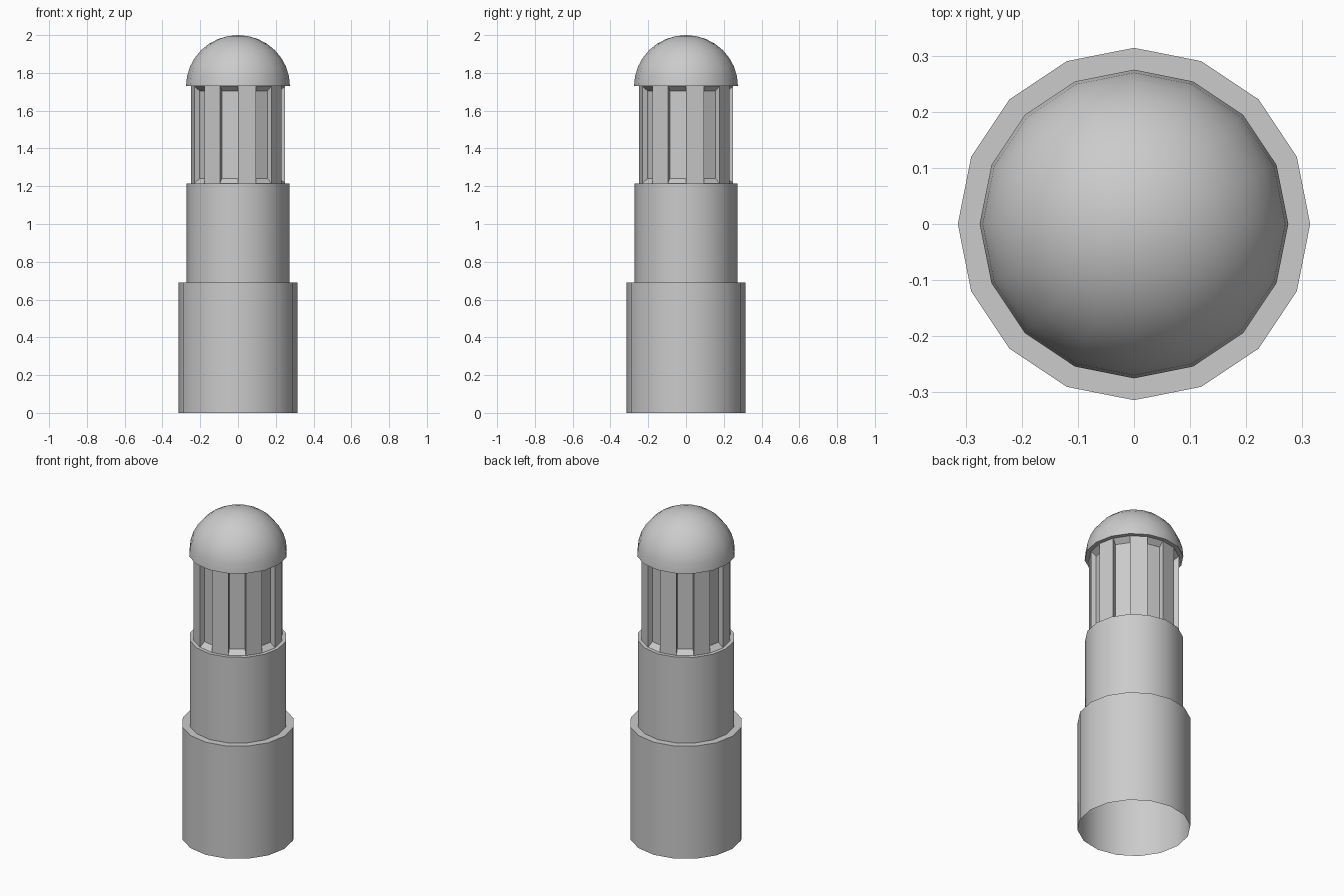
import bpy, bmesh
from math import sin, cos, pi, tau, radians

if "Cube" in bpy.data.objects:
    bpy.data.objects.remove(bpy.data.objects["Cube"])

SIDES = 16


def lathe(bm, profile):
    """Revolve an (r, z) profile, listed bottom to top, around z. Returns rows of faces."""
    rings = []
    for r, z in profile:
        if r < 1e-6:
            rings.append([bm.verts.new((0, 0, z))] * SIDES)
        else:
            rings.append([bm.verts.new((r * cos(tau * i / SIDES), r * sin(tau * i / SIDES), z))
                          for i in range(SIDES)])
    rows = []
    for lo, hi in zip(rings, rings[1:]):
        row = []
        for i in range(SIDES):
            j = (i + 1) % SIDES
            corners = dict.fromkeys([lo[i], lo[j], hi[j], hi[i]])
            row.append(bm.faces.new(list(corners)))
        rows.append(row)
    return rows


def finish(bm, name):
    mesh = bpy.data.meshes.new(name)
    bm.normal_update()
    bm.to_mesh(mesh)
    bm.free()
    obj = bpy.data.objects.new(name, mesh)
    bpy.context.collection.objects.link(obj)
    bpy.ops.object.select_all(action='DESELECT')
    obj.select_set(True)
    bpy.context.view_layer.objects.active = obj
    bpy.ops.object.shade_smooth_by_angle(angle=radians(30))
    return obj


R_BASE, R_MID, R_NECK, R_DOME = 0.314, 0.272, 0.25, 0.275
Z_MID, Z_NECK, Z_DOME = 0.69, 1.215, 1.73

# Base tier, open underneath, with its ledge
bm = bmesh.new()
lathe(bm, [(R_BASE, 0), (R_BASE, Z_MID), (R_MID, Z_MID)])
finish(bm, "base_tier")

# Middle tier with its ledge
bm = bmesh.new()
lathe(bm, [(R_MID, Z_MID), (R_MID, Z_NECK), (R_NECK, Z_NECK)])
finish(bm, "middle_tier")

# Neck: every other side is pushed in and shrunk into a recessed panel
bm = bmesh.new()
sides = lathe(bm, [(R_NECK, Z_NECK), (R_NECK, Z_DOME)])[0]
bm.normal_update()
panels = bmesh.ops.extrude_discrete_faces(bm, faces=sides[1::2])["faces"]
for f in panels:
    f.normal_update()
    centre, inward = f.calc_center_median(), f.normal * -0.03
    for v in f.verts:
        v.co = centre + (v.co - centre) * 0.9 + inward
finish(bm, "panelled_neck")

# Dome with a narrow overhanging underside
bm = bmesh.new()
RINGS = 8
arc = [(R_DOME * cos(pi / 2 * k / RINGS), Z_DOME + 0.27 * sin(pi / 2 * k / RINGS))
       for k in range(RINGS + 1)]
lathe(bm, [(R_NECK, Z_DOME)] + arc)
finish(bm, "dome")
